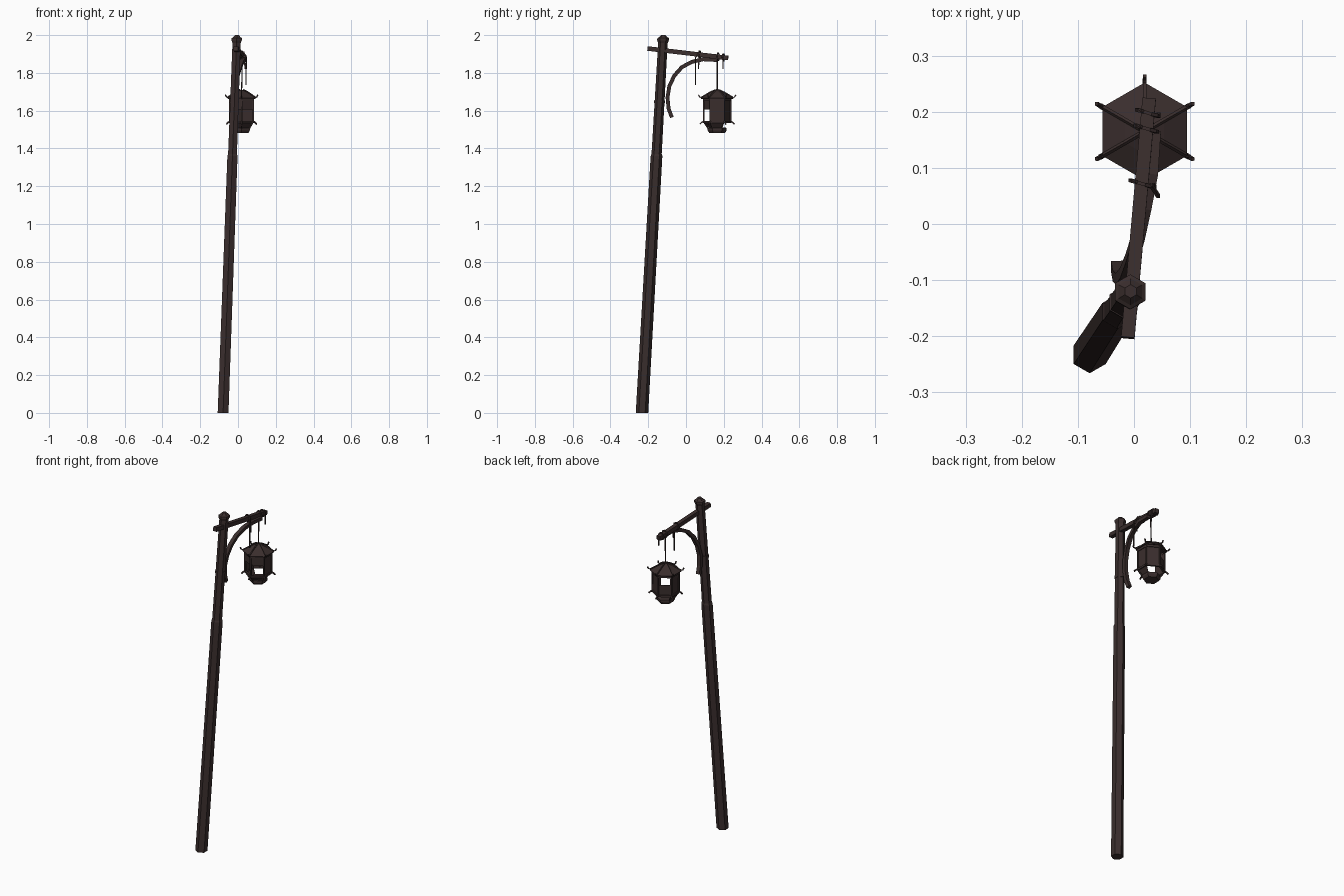
import bpy, bmesh, math
from mathutils import Vector, Matrix

if "Cube" in bpy.data.objects:
    bpy.data.objects.remove(bpy.data.objects["Cube"])


def material(name, rgb):
    m = bpy.data.materials.new(name)
    m.diffuse_color = (*rgb, 1)
    m.use_nodes = True
    m.node_tree.nodes["Principled BSDF"].inputs["Base Color"].default_value = m.diffuse_color
    return m


WOOD = material("dark brown wood", (0.042, 0.027, 0.026))


def finish(name, bm, mat=WOOD):
    bmesh.ops.recalc_face_normals(bm, faces=bm.faces)
    me = bpy.data.meshes.new(name)
    bm.to_mesh(me)
    bm.free()
    me.materials.append(mat)
    ob = bpy.data.objects.new(name, me)
    bpy.context.collection.objects.link(ob)
    return ob


def loft(name, rings):
    """Skin a closed list of point rings and cap both ends."""
    bm = bmesh.new()
    loops = [[bm.verts.new(p) for p in r] for r in rings]
    n = len(loops[0])
    for a, b in zip(loops, loops[1:]):
        for i in range(n):
            j = (i + 1) % n
            bm.faces.new((a[i], a[j], b[j], b[i]))
    bm.faces.new(loops[0])
    bm.faces.new(loops[-1])
    return finish(name, bm)


def hexagon(c, r):
    """Six points with corners facing +y and -y."""
    return [Vector((c[0] + r * math.cos(math.radians(30 + 60 * i)),
                    c[1] + r * math.sin(math.radians(30 + 60 * i)), c[2])) for i in range(6)]


def sweep(name, pts, w, h, sides=4):
    """Sweep a box or thin round section along a path."""
    pts = [Vector(p) for p in pts]
    rings = []
    for k, p in enumerate(pts):
        t = (pts[min(k + 1, len(pts) - 1)] - pts[max(k - 1, 0)]).normalized()
        ref = Vector((1, 0, 0)) if abs(t.x) < 0.8 else Vector((0, 0, 1))
        v = t.cross(ref).normalized()
        u = v.cross(t).normalized()
        s = 1 / math.cos(math.pi / sides)
        ring = []
        for i in range(sides):
            a = 2 * math.pi * (i + 0.5) / sides
            ring.append(p + u * (w / 2 * s * math.cos(a)) + v * (h / 2 * s * math.sin(a)))
        rings.append(ring)
    return loft(name, rings)


# leaning post
BASE, TOP = Vector((-0.079, -0.233, 0)), Vector((-0.006, -0.12, 2.0))


def axis(z):
    return BASE.lerp(TOP, z / 2)


def post_part(name, profile):
    loft(name, [hexagon(axis(z), r) for z, r in profile])


post_part("lower_post", [(0, 0.033), (1.36, 0.031), (1.37, 0.027)])
post_part("upper_post", [(1.36, 0.027), (1.97, 0.025)])
post_part("post_collar", [(1.64, 0.0285), (1.655, 0.0285)])
post_part("post_cap", [(1.955, 0.024), (1.972, 0.031), (1.984, 0.031), (1.988, 0.024), (2.0, 0.012)])

# cross arm and curved brace
sweep("arm", [(-0.011, -0.203, 1.929), (0.027, 0.223, 1.879)], 0.024, 0.024)
sweep("brace", [(-0.03, -0.075, 1.565), (-0.027, -0.092, 1.61), (-0.022, -0.098, 1.67),
                (-0.014, -0.088, 1.73), (-0.004, -0.062, 1.785), (0.008, -0.022, 1.83),
                (0.02, 0.03, 1.858), (0.032, 0.09, 1.872), (0.037, 0.165, 1.868)], 0.022, 0.02)

# ropes tied round the arm, with hanging ends
for i, y in enumerate((0.072, 0.17, 0.198)):
    x, z = 0.013 + 0.089 * (y - 0.07), 1.897 - 0.117 * (y - 0.07)
    loop = [(x + 0.02 * math.cos(a), y - 0.006 * math.cos(a), z + 0.02 * math.sin(a))
            for a in (k * math.pi / 5 for k in range(11))]
    sweep(f"rope_wrap_{i}", loop, 0.006, 0.006)
sweep("rope_end_long", [(0.03, 0.07, 1.91), (0.043, 0.05, 1.88), (0.043, 0.05, 1.735)], 0.006, 0.007)
sweep("rope_end_mid", [(0.033, 0.07, 1.90), (0.037, 0.066, 1.82)], 0.006, 0.006)
sweep("rope_end_short", [(0.043, 0.196, 1.89), (0.044, 0.196, 1.82)], 0.006, 0.006)

# lantern
CX, CY = 0.019, 0.165


def lantern_ring(z, r):
    return hexagon((CX, CY, z), r)


sweep("hanger", [(CX + 0.004, CY, 1.87), (CX, CY, 1.70)], 0.006, 0.006, 6)
loft("lantern_roof", [lantern_ring(z, r) for z, r in
                      ((1.662, 0.084), (1.668, 0.087), (1.695, 0.04), (1.71, 0.008))])
loft("lantern_cup", [lantern_ring(z, r) for z, r in
                     ((1.482, 0.042), (1.495, 0.05), (1.508, 0.05), (1.512, 0.042))])


def strip(name, sides, z0, z1, r0, r1, t=0.004):
    """Flat panels on chosen lantern sides; side 0 faces 60 degrees, then anticlockwise."""
    bm = bmesh.new()
    lo, hi = lantern_ring(z0, r0), lantern_ring(z1, r1)
    li, hi_in = lantern_ring(z0, r0 - t), lantern_ring(z1, r1 - t)
    for i in sides:
        j = (i + 1) % 6
        v = [bm.verts.new(p) for p in (lo[i], lo[j], hi[j], hi[i],
                                      li[i], li[j], hi_in[j], hi_in[i])]
        for f in ((0, 1, 2, 3), (7, 6, 5, 4), (0, 4, 5, 1), (1, 5, 6, 2), (2, 6, 7, 3), (3, 7, 4, 0)):
            bm.faces.new([v[k] for k in f])
    return finish(name, bm)


# panels: some are broken away in the upper or lower half
strip("lower_panels", (0, 1, 2, 5), 1.545, 1.605, 0.069, 0.07)
strip("upper_panels", (0, 2, 3, 4, 5), 1.605, 1.665, 0.07, 0.071)
strip("bottom_rim", range(6), 1.535, 1.546, 0.076, 0.076, 0.012)
strip("top_rim", range(6), 1.65, 1.662, 0.076, 0.076, 0.01)
strip("bottom_skirt", (2, 3, 4, 5), 1.51, 1.537, 0.047, 0.071)

# corner bars, roof ribs and curled tips
for i in range(6):
    a = math.radians(30 + 60 * i)

    def at(r, z):
        return (CX + r * math.cos(a), CY + r * math.sin(a), z)

    sweep(f"corner_bar_{i}", [at(0.071, 1.54), at(0.072, 1.665)], 0.008, 0.008)
    sweep(f"roof_rib_{i}", [at(0.01, 1.711), at(0.04, 1.697), at(0.085, 1.67),
                            at(0.093, 1.673), at(0.099, 1.684)], 0.006, 0.006)
    sweep(f"bottom_tip_{i}", [at(0.07, 1.545), at(0.082, 1.538), at(0.092, 1.528)], 0.007, 0.007)
    if i not in (0, 1):
        sweep(f"skirt_bar_{i}", [at(0.048, 1.505), at(0.071, 1.54)], 0.006, 0.006)
